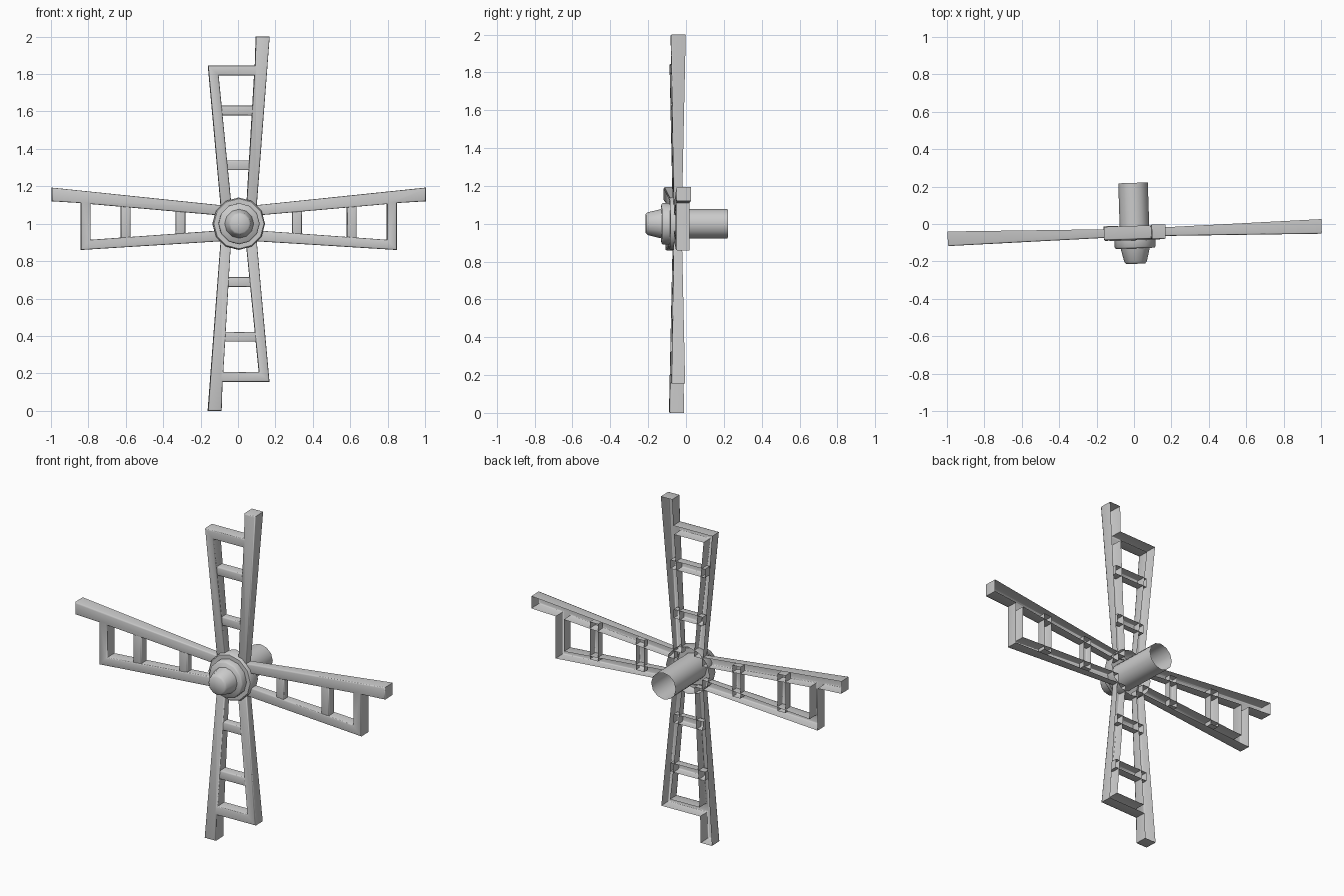
import bpy, bmesh, math
from mathutils import Vector, Matrix

if "Cube" in bpy.data.objects:
    bpy.data.objects.remove(bpy.data.objects["Cube"])

YAW = Matrix.Rotation(math.radians(1.9), 4, 'Z')   # whole rotor is turned slightly
MID = -0.046                                       # depth centre of the sails
SIDES = 12


def finish(bm, name, angle):
    bmesh.ops.transform(bm, matrix=Matrix.Translation((0.002, 0, 1)) @ YAW, verts=bm.verts)
    me = bpy.data.meshes.new(name)
    bm.to_mesh(me)
    bm.free()
    ob = bpy.data.objects.new(name, me)
    bpy.context.collection.objects.link(ob)
    bpy.ops.object.select_all(action='DESELECT')
    ob.select_set(True)
    bpy.context.view_layer.objects.active = ob
    bpy.ops.object.shade_smooth_by_angle(angle=math.radians(angle))
    return ob


def channel(bm, outline, place, inset=0.0):
    """Open-backed trough: front face plus side walls, rounded front edges."""
    front, back = [], []
    for u, r in outline:
        half = 0.020 + 0.019 * r - inset
        front.append(bm.verts.new(place(u, r, MID - half)))
        back.append(bm.verts.new(place(u, r, MID + half)))
    cap = bm.faces.new(front)
    n = len(front)
    faces = [cap]
    for i in range(n):
        j = (i + 1) % n
        faces.append(bm.faces.new((front[j], front[i], back[i], back[j])))
    cap.normal_update()
    if cap.normal.y > 0:
        bmesh.ops.reverse_faces(bm, faces=faces)
    bmesh.ops.bevel(bm, geom=list(cap.edges), offset=0.007, segments=2,
                    profile=0.5, affect='EDGES')


# sail outline: u across the sail, r away from the hub
FRAME = [(0.041, 0.09), (0.096, 0.09), (0.165, 1.0), (0.092, 1.0), (0.087, 0.845),
         (-0.164, 0.845), (-0.096, 0.09), (-0.038, 0.09), (-0.108, 0.793), (0.083, 0.793)]


def sail(name, angle, mirror=1, lean=0.0):
    s, c = math.sin(math.radians(angle)), math.cos(math.radians(angle))

    def place(u, r, y):
        u = mirror * (u + lean * r)
        return Vector((u * c + r * s, y, r * c - u * s))

    bm = bmesh.new()
    channel(bm, FRAME, place)
    finish(bm, name + "_frame", 50)
    # rungs run through the hollow side beams
    for k, r in enumerate((0.312, 0.605)):
        w = 0.075 + 0.06 * r
        bm = bmesh.new()
        channel(bm, [(-w, r - 0.026), (w, r - 0.026), (w, r + 0.026), (-w, r + 0.026)],
                place, 0.005)
        finish(bm, f"{name}_rung_{k + 1}", 50)


def revolve(name, profile, angle):
    """Turn (radius, y) points around the y axis."""
    bm = bmesh.new()
    vs = [bm.verts.new((r, y, 0)) for r, y in profile]
    es = [bm.edges.new(p) for p in zip(vs, vs[1:])]
    bmesh.ops.spin(bm, geom=vs + es, cent=(0, 0, 0), axis=(0, 1, 0),
                   angle=2 * math.pi, steps=SIDES)
    bmesh.ops.remove_doubles(bm, verts=bm.verts, dist=0.0005)
    bm.normal_update()
    # face outwards: sum of radial and frontal alignment
    if sum(f.normal.dot(f.calc_center_median() - Vector((0, 0.02, 0))) for f in bm.faces) < 0:
        bmesh.ops.reverse_faces(bm, faces=bm.faces)
    finish(bm, name, angle)


# four sails; the side ones lean upward and the right one is mirrored
sail("top_sail", 0)
sail("bottom_sail", 180)
sail("left_sail", -90, 1, 0.028)
sail("right_sail", 90, -1, 0.028)

# hub shell, collar, nose cone and hollow shaft
revolve("hub_disc", [(0.14, -0.02), (0.14, -0.080), (0.134, -0.087), (0.0, -0.087)], 50)
revolve("hub_collar", [(0.11, -0.08), (0.11, -0.122), (0.103, -0.13), (0.0, -0.13)], 50)
revolve("nose_cone", [(0.08, -0.12), (0.06, -0.203), (0.05, -0.213), (0.0, -0.213)], 50)
revolve("shaft", [(0.079, 0.22), (0.079, -0.085)], 50)
